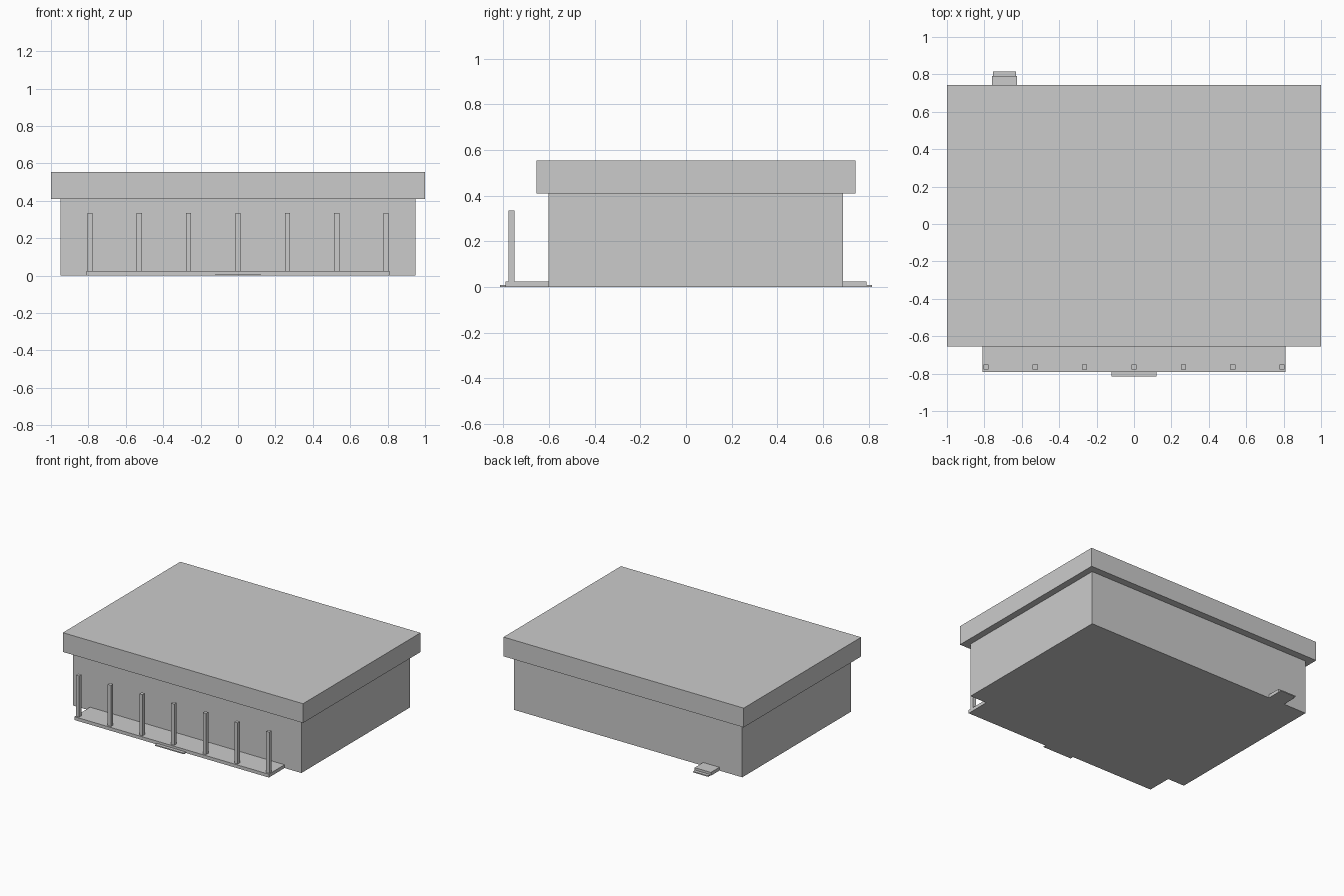
import bpy

cube = bpy.data.objects.get("Cube")
if cube:
    bpy.data.objects.remove(cube, do_unlink=True)

grey = bpy.data.materials.new("light_grey")
grey.use_nodes = True
colour = (0.6, 0.6, 0.6, 1)
grey.diffuse_color = colour
grey.node_tree.nodes["Principled BSDF"].inputs["Base Color"].default_value = colour


def box(name, x, y, z):
    """Box spanning the given (low, high) range on each axis."""
    bpy.ops.mesh.primitive_cube_add(size=1)
    obj = bpy.context.object
    obj.name = name
    spans = (x, y, z)
    for v in obj.data.vertices:
        v.co = [s[1] if c > 0 else s[0] for c, s in zip(v.co, spans)]
    obj.data.materials.append(grey)
    return obj


# Main building and overhanging flat roof
box("walls", (-0.95, 0.95), (-0.603, 0.688), (0, 0.41))
box("roof", (-1, 1), (-0.655, 0.742), (0.41, 0.555))

# Front porch with its low step
box("porch_floor", (-0.81, 0.81), (-0.79, -0.603), (0, 0.025))
box("porch_step", (-0.12, 0.12), (-0.815, -0.79), (0, 0.008))

# Row of porch posts
half = 0.0135
for i in range(-3, 4):
    x = i * 0.264
    box(f"porch_post_{i + 4}", (x - half, x + half), (-0.777, -0.75), (0.025, 0.335))

# Back door landing and step
box("back_landing", (-0.76, -0.625), (0.688, 0.79), (0, 0.025))
box("back_step", (-0.755, -0.63), (0.79, 0.815), (0, 0.008))
